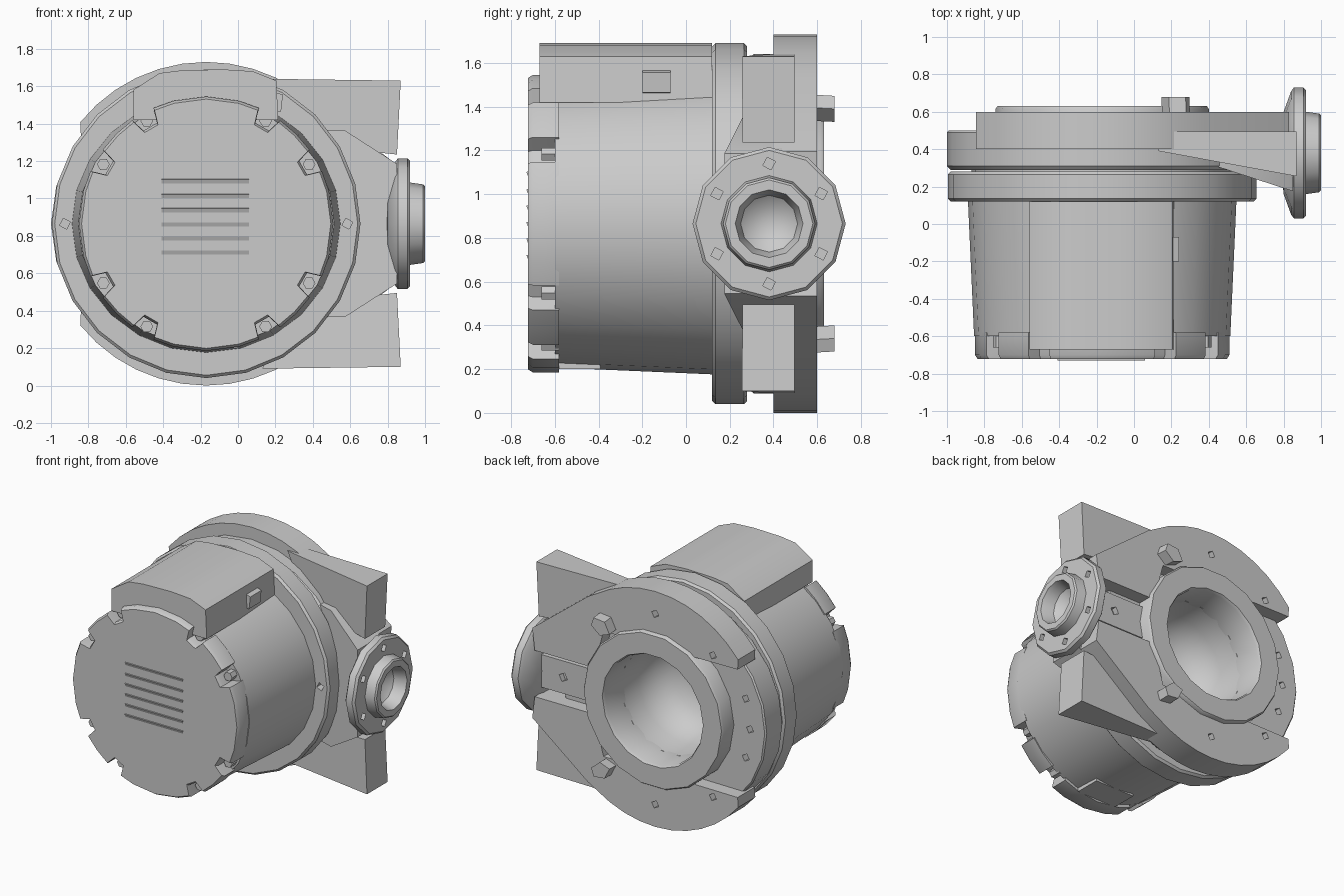
import bpy, bmesh
from math import sin, cos, pi, radians, atan2

if "Cube" in bpy.data.objects:
    bpy.data.objects.remove(bpy.data.objects["Cube"])

CX, CZ = -0.17, 0.865      # main axis (runs along y)
PY = 0.38                  # side port axis height in y (runs along x)


def finish(name, bm, angle=35):
    bmesh.ops.remove_doubles(bm, verts=bm.verts, dist=1e-5)
    bmesh.ops.recalc_face_normals(bm, faces=bm.faces)
    me = bpy.data.meshes.new(name)
    bm.to_mesh(me)
    bm.free()
    ob = bpy.data.objects.new(name, me)
    bpy.context.collection.objects.link(ob)
    if angle:
        bpy.ops.object.select_all(action='DESELECT')
        ob.select_set(True)
        bpy.context.view_layer.objects.active = ob
        bpy.ops.object.shade_smooth_by_angle(angle=radians(angle))
    return ob


def bridge(bm, a, b):
    n = len(a)
    for i in range(n):
        j = (i + 1) % n
        quad = []
        for v in (a[i], a[j], b[j], b[i]):
            if v not in quad:
                quad.append(v)
        if len(quad) > 2:
            bm.faces.new(quad)


def lathe(name, profile, axis='Y', segs=24, zscale=1.0, closed=False):
    """Revolve (radius, position) points about the main axis or the port axis."""
    bm = bmesh.new()
    rings = []
    for r, h in profile:
        ring = []
        for i in range(1 if r == 0 else segs):
            t = 2 * pi * i / segs
            u, w = r * cos(t), r * sin(t) * zscale
            ring.append(bm.verts.new((CX + u, h, CZ + w) if axis == 'Y' else (h, PY + u, CZ + w)))
        rings.append(ring * segs if r == 0 else ring)
    for a, b in zip(rings, rings[1:] + (rings[:1] if closed else [])):
        bridge(bm, a, b)
    return finish(name, bm)


def prism(name, outline, *layers, angle=35):
    """Stack copies of an (x, z) outline, given relative to the main axis.
    A layer is (y or function of x, scale)."""
    bm = bmesh.new()
    rings = []
    for y, s in layers:
        rings.append([bm.verts.new((CX + x * s, y(CX + x) if callable(y) else y, CZ + z * s))
                      for x, z in outline])
    for a, b in zip(rings, rings[1:]):
        bridge(bm, a, b)
    bm.faces.new(rings[0])
    bm.faces.new(rings[-1])
    return finish(name, bm, angle)


def flip(outline, s):
    return [(x, z * s) for x, z in outline]


def rect(x0, x1, z0, z1):
    return [(x0 - CX, z0 - CZ), (x1 - CX, z0 - CZ), (x1 - CX, z1 - CZ), (x0 - CX, z1 - CZ)]


def drill(ob, points, axis, r=0.03, depth=0.12):
    """Cut small square bolt holes centred on the given points."""
    bm = bmesh.new()
    for p in points:
        rings = []
        for d in (-depth / 2, depth / 2):
            ring = []
            for i in range(4):
                u, w = r * cos(i * pi / 2 + 0.3), r * sin(i * pi / 2 + 0.3)
                ring.append(bm.verts.new((p[0] + u, p[1] + d, p[2] + w) if axis == 'Y'
                                         else (p[0] + d, p[1] + u, p[2] + w)))
            rings.append(ring)
        bridge(bm, *rings)
        bm.faces.new(rings[0])
        bm.faces.new(rings[1])
    cutter = finish(ob.name + "_hole_cutter", bm, 0)
    cutter.hide_render = True
    cutter.hide_viewport = True
    mod = ob.modifiers.new("holes", 'BOOLEAN')
    mod.operation = 'DIFFERENCE'
    mod.object = cutter
    mod.solver = 'EXACT'


def polar(r, deg, y):
    return (CX + r * cos(radians(deg)), y, CZ + r * sin(radians(deg)))


# Tapered motor body (slightly oval)
lathe("motor_body", [(0.5, -0.6), (0.685, -0.6), (0.718, 0.13), (0.5, 0.13)],
      zscale=0.96, closed=True)

# Front flange, core and rounded rear bore
housing = lathe("flange_and_bore", [
    (0, -0.05), (0.60, -0.05), (0.60, 0.12), (0.81, 0.12), (0.825, 0.135), (0.825, 0.265),
    (0.81, 0.28), (0.70, 0.28), (0.70, 0.45), (0.45, 0.45), (0.40, 0.42), (0.385, 0.25),
    (0.34, 0.12), (0.25, 0.04), (0.13, 0.0), (0, -0.01)])
drill(housing, [polar(0.755, a, 0.2) for a in (0, 180)], 'Y', depth=0.3)

# Rear disc (slightly oval) and raised ring around the bore
rear_disc = lathe("rear_disc", [(0.45, 0.29), (0.81, 0.29), (0.83, 0.31), (0.83, 0.49),
                                (0.82, 0.50), (0.45, 0.50)], zscale=0.935, closed=True)
drill(rear_disc, [polar(0.70, a, 0.5) for a in (162, 180, 198)], 'Y')
lathe("bore_ring", [(0.40, 0.40), (0.57, 0.40), (0.57, 0.615), (0.56, 0.63), (0.41, 0.63),
                    (0.40, 0.61)], segs=18, closed=True)

# Front cap: round outline with eight bolt notches
BOLTS = [30, 60, 120, 150, 210, 240, 300, 330]
cap = []
for a in range(0, 360, 15):
    if a in BOLTS:
        for da, r in ((-5.5, 0.68), (-4, 0.60), (4, 0.60), (5.5, 0.68)):
            cap.append((r * cos(radians(a + da)), r * sin(radians(a + da))))
    else:
        cap.append((0.68 * cos(radians(a)), 0.68 * sin(radians(a))))
prism("front_cap", cap, (-0.58, 1), (-0.70, 1), (-0.722, 0.98))
for i, a in enumerate(BOLTS):
    bx, bz = 0.635 * cos(radians(a)), 0.635 * sin(radians(a))
    hexagon = [(bx + 0.034 * cos(k * pi / 3), bz + 0.034 * sin(k * pi / 3)) for k in range(6)]
    prism(f"cap_bolt_{i}", hexagon, (-0.58, 1), (-0.66, 1))

# Slanted cooling slats on the cap
for i, z in enumerate((1.09, 1.01, 0.935, 0.86, 0.785, 0.71)):
    bm = bmesh.new()
    ends = [[bm.verts.new((x, y, z + dz)) for y, dz in ((-0.71, -0.04), (-0.73, 0.012), (-0.71, 0.014))]
            for x in (-0.41, 0.06)]
    bridge(bm, *ends)
    for e in ends:
        bm.faces.new(e)
    finish(f"slat_{i}", bm)

# Terminal box on top with a crowned lid, its side latch, and a foot pad below
box = [(-0.56, 1.42), (-0.56, 1.58), (-0.42, 1.67), (-0.30, 1.685), (-0.08, 1.69),
       (0.08, 1.68), (0.205, 1.63), (0.215, 1.42)]
prism("terminal_box", [(x - CX, z - CZ) for x, z in box], (-0.67, 1), (0.12, 1))
prism("box_latch", [(0.33, 0.59), (0.40, 0.60), (0.41, 0.69), (0.35, 0.71)], (-0.20, 1), (-0.07, 1))
prism("bottom_pad", rect(-0.32, 0.0, 0.20, 0.3), (-0.58, 1), (-0.39, 1))

# Upper and lower rear plates, corner wings and lugs
a0 = atan2(0.54, -0.67)
a1 = atan2(0.78, 0.37)
arc = [(0.865 * cos(a0 + (a1 - a0) * i / 9), 0.865 * sin(a0 + (a1 - a0) * i / 9)) for i in range(10)]
top = min(range(10), key=lambda i: abs(arc[i][0]))
arc[top] = (0, 0.865)
plate = arc + [(0.55, 0.68), (1.0, 0.33), (0.98, 0.17), (0.50, 0.17), (0.42, 0.46), (-0.67, 0.47)]
wing = [(0.30, 0.775), (1.04, 0.765), (1.02, 0.37), (0.74, 0.40), (0.45, 0.45)]
for s, side in ((1, "upper"), (-1, "lower")):
    p = prism(f"{side}_plate", flip(plate, s), (0.40, 1), (0.60, 1))
    drill(p, [polar(0.70, s * d, 0.6) for d in (52, 90, 132)], 'Y')
    prism(f"{side}_wing", flip(wing, s),
          (lambda x: 0.39 - 0.135 * max(0, (x - 0.25) / 0.62), 1), (0.495, 1))
    lug = [(0.32, 0.50), (0.40, 0.47), (0.47, 0.53), (0.45, 0.59), (0.36, 0.58)]
    prism(f"{side}_lug", flip(lug, s), (0.58, 1), (0.68, 0.99))

# Neck joining the main body to the side port, and web in the rear channel
neck = [(0.45, -0.50), (0.74, -0.50), (1.02, -0.32), (1.02, 0.32), (0.74, 0.50), (0.45, 0.50)]
prism("port_neck", neck, (lambda x: 0.38 - 0.205 * max(0, (x - 0.22) / 0.63), 1), (0.44, 1))
web = prism("channel_web", rect(0.38, 0.85, CZ - 0.12, CZ + 0.12), (0.4, 1), (0.54, 1))
drill(web, [(0.62, 0.54, CZ)], 'Y', 0.035)

# Side port: bolted flange, hub and bowl-shaped bore
port = lathe("port_flange", [
    (0, 0.78), (0.22, 0.80), (0.33, 0.84), (0.35, 0.855), (0.35, 0.905), (0.335, 0.92),
    (0.22, 0.92), (0.21, 0.99), (0.20, 1.0), (0.155, 1.0), (0.145, 0.97), (0.13, 0.91),
    (0.08, 0.87), (0, 0.86)], 'X', 12)
drill(port, [(0.92, PY + 0.275 * cos(radians(d)), CZ + 0.275 * sin(radians(d)))
             for d in range(30, 390, 60)], 'X', 0.03, 0.08)
